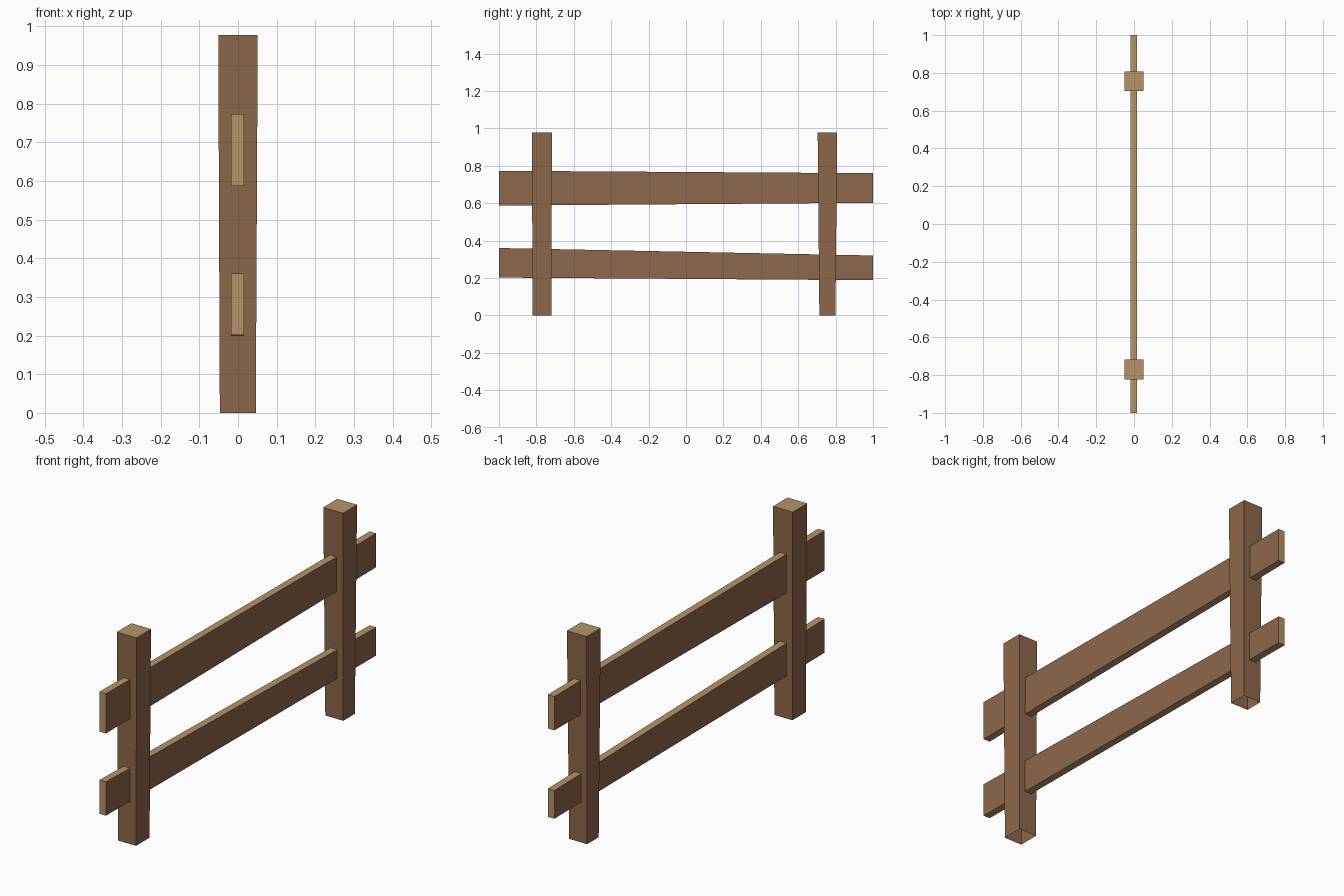
import bpy, bmesh

if "Cube" in bpy.data.objects:
    bpy.data.objects.remove(bpy.data.objects["Cube"])


def material(name, rgb):
    m = bpy.data.materials.new(name)
    m.diffuse_color = (*rgb, 1.0)
    m.use_nodes = True
    m.node_tree.nodes["Principled BSDF"].inputs["Base Color"].default_value = m.diffuse_color
    return m


BROWN = material("brown_wood", (0.263, 0.138, 0.067))
TAN = material("tan_cut_wood", (0.468, 0.296, 0.133))


def prism(name, start, end, is_tan, open_start=False):
    """Join two four-point loops; is_tan(normal) picks the cut-wood faces."""
    bm = bmesh.new()
    a = [bm.verts.new(p) for p in start]
    b = [bm.verts.new(p) for p in end]
    start_face = bm.faces.new(a[::-1])
    bm.faces.new(b)
    for i in range(4):
        j = (i + 1) % 4
        bm.faces.new((a[i], a[j], b[j], b[i]))
    bmesh.ops.recalc_face_normals(bm, faces=bm.faces[:])
    bm.normal_update()
    for f in bm.faces:
        f.material_index = 1 if is_tan(f.normal) else 0
    if open_start:
        bmesh.ops.delete(bm, geom=[start_face], context='FACES_ONLY')
    me = bpy.data.meshes.new(name)
    bm.to_mesh(me)
    bm.free()
    me.materials.append(BROWN)
    me.materials.append(TAN)
    ob = bpy.data.objects.new(name, me)
    bpy.context.collection.objects.link(ob)
    return ob


def post(name, bottom, top, height=0.977):
    """Slightly tapered post, open underneath; sizes are x0, x1, y0, y1."""
    def loop(r, z):
        x0, x1, y0, y1 = r
        return [(x0, y0, z), (x1, y0, z), (x1, y1, z), (x0, y1, z)]
    prism(name, loop(bottom, 0), loop(top, height),
          lambda n: abs(n.z) > 0.5, open_start=True)


def rail(name, front, back, x0=-0.018, x1=0.016):
    """Tapered plank along y; front and back give the z range at each end."""
    def loop(zs, y):
        return [(x0, y, zs[0]), (x1, y, zs[0]), (x1, y, zs[1]), (x0, y, zs[1])]
    prism(name, loop(front, -1), loop(back, 1), lambda n: abs(n.x) < 0.5)


# Upright posts
post("front_post", (-0.047, 0.046, -0.82, -0.72), (-0.051, 0.051, -0.824, -0.717))
post("back_post", (-0.047, 0.046, 0.713, 0.799), (-0.051, 0.051, 0.704, 0.808))

# Horizontal rails
rail("upper_rail", (0.587, 0.773), (0.602, 0.76))
rail("lower_rail", (0.202, 0.36), (0.188, 0.32))
